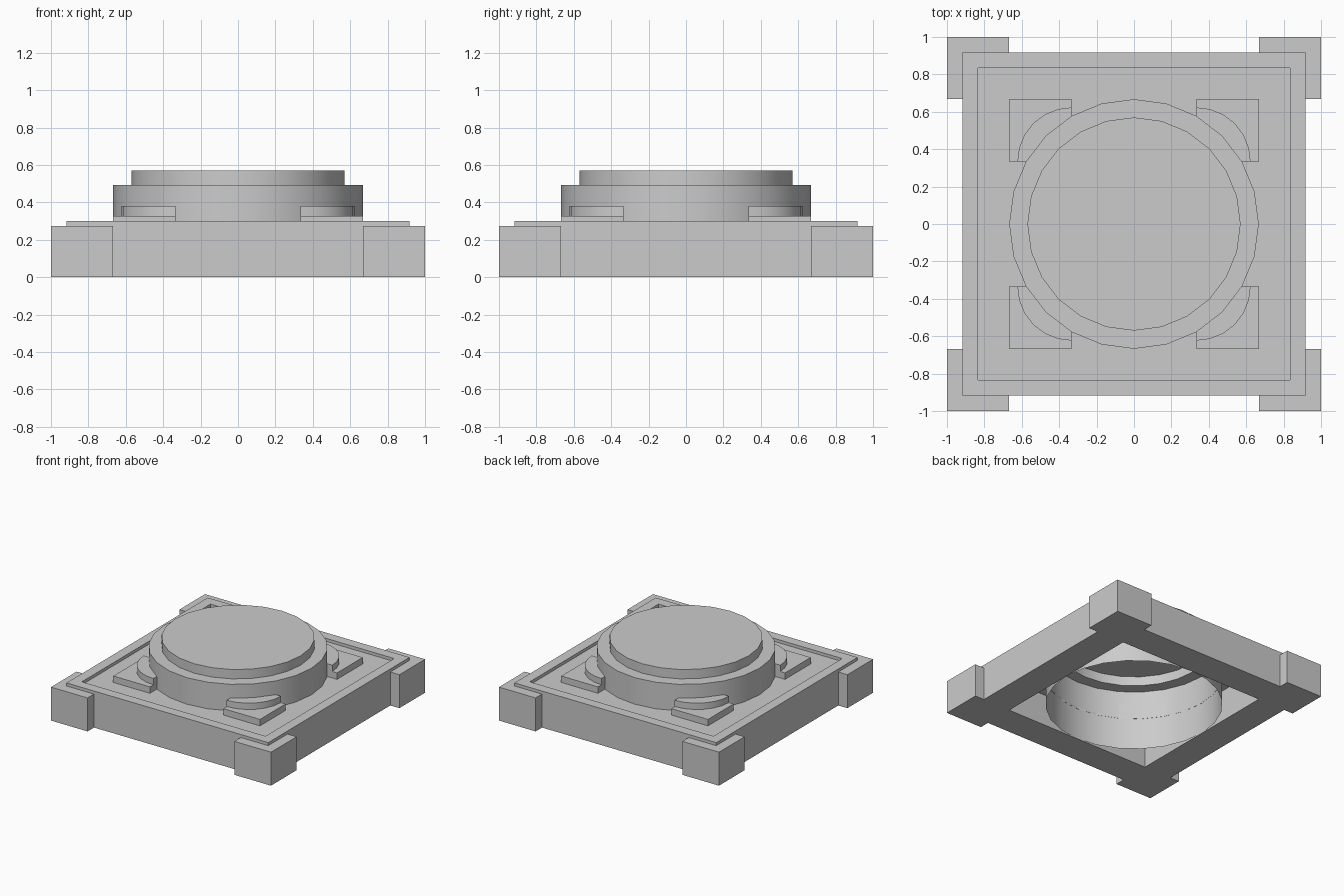
import bpy, bmesh
from math import sin, cos, radians, pi

if "Cube" in bpy.data.objects:
    bpy.data.objects.remove(bpy.data.objects["Cube"])

SIDES = 24


def finish(name, bm, smooth=False):
    bmesh.ops.recalc_face_normals(bm, faces=bm.faces)
    mesh = bpy.data.meshes.new(name)
    bm.to_mesh(mesh)
    bm.free()
    ob = bpy.data.objects.new(name, mesh)
    bpy.context.collection.objects.link(ob)
    if smooth:
        bpy.ops.object.select_all(action='DESELECT')
        ob.select_set(True)
        bpy.context.view_layer.objects.active = ob
        bpy.ops.object.shade_smooth_by_angle(angle=radians(30))
    return ob


def ring(bm, r, z, square):
    pts = []
    for i in range(SIDES):
        a = 2 * pi * i / SIDES
        x, y = cos(a), sin(a)
        k = r / max(abs(x), abs(y)) if square else r
        pts.append(bm.verts.new((x * k, y * k, z)))
    return pts


def bridge(bm, a, b):
    for i in range(SIDES):
        j = (i + 1) % SIDES
        bm.faces.new((a[i], a[j], b[j], b[i]))


def corner_prisms(name, outline, z0, z1, smooth=False):
    """Extrude an outline and repeat it at the four corners."""
    for k in range(4):
        c, s = round(cos(k * pi / 2)), round(sin(k * pi / 2))
        bm = bmesh.new()
        low, high = [[bm.verts.new((x * c - y * s, x * s + y * c, z))
                      for x, y in outline] for z in (z0, z1)]
        bm.faces.new(low[::-1])
        bm.faces.new(high)
        n = len(outline)
        for i in range(n):
            j = (i + 1) % n
            bm.faces.new((low[i], low[j], high[j], high[i]))
        finish(f"{name}_{k + 1}", bm, smooth)


# Base: square frame with a raised rim, recessed floor and open underside
bm = bmesh.new()
rings = [ring(bm, *p) for p in (
    (0.667, 0, True), (0.917, 0, True), (0.917, 0.3, True), (0.835, 0.3, True),
    (0.835, 0.275, True), (0.666, 0.275, False), (0.666, 0.26, False),
    (0.667, 0.26, True))]
for i, r in enumerate(rings):
    bridge(bm, r, rings[(i + 1) % len(rings)])
finish("base_frame", bm)

# Hub: hollow stepped drum, closed on top and open below
bm = bmesh.new()
rings = [ring(bm, r, z, False) for r, z in
         ((0.667, 0), (0.667, 0.493), (0.57, 0.493), (0.57, 0.57))]
for a, b in zip(rings, rings[1:]):
    bridge(bm, a, b)
bm.faces.new(rings[-1])
finish("drum", bm, True)

# Corner blocks wrapping the base
corner_prisms("corner_block", [(0.667, 0.917), (0.917, 0.917), (0.917, 0.667),
                               (1, 0.667), (1, 1), (0.667, 1)], 0, 0.275)

# Pads and rounded steps nestled against the drum
drum_edge = [(0.667 * cos(radians(a)), 0.667 * sin(radians(a))) for a in (60, 45, 30)]
corner_prisms("pad", drum_edge + [(0.667, 0.3335), (0.667, 0.667), (0.3335, 0.667)],
              0.275, 0.328)
arc = [(0.3335 + 0.29 * cos(radians(a)), 0.3335 + 0.29 * sin(radians(a)))
       for a in range(0, 91, 15)]
corner_prisms("round_step", drum_edge + arc, 0.328, 0.38, True)
